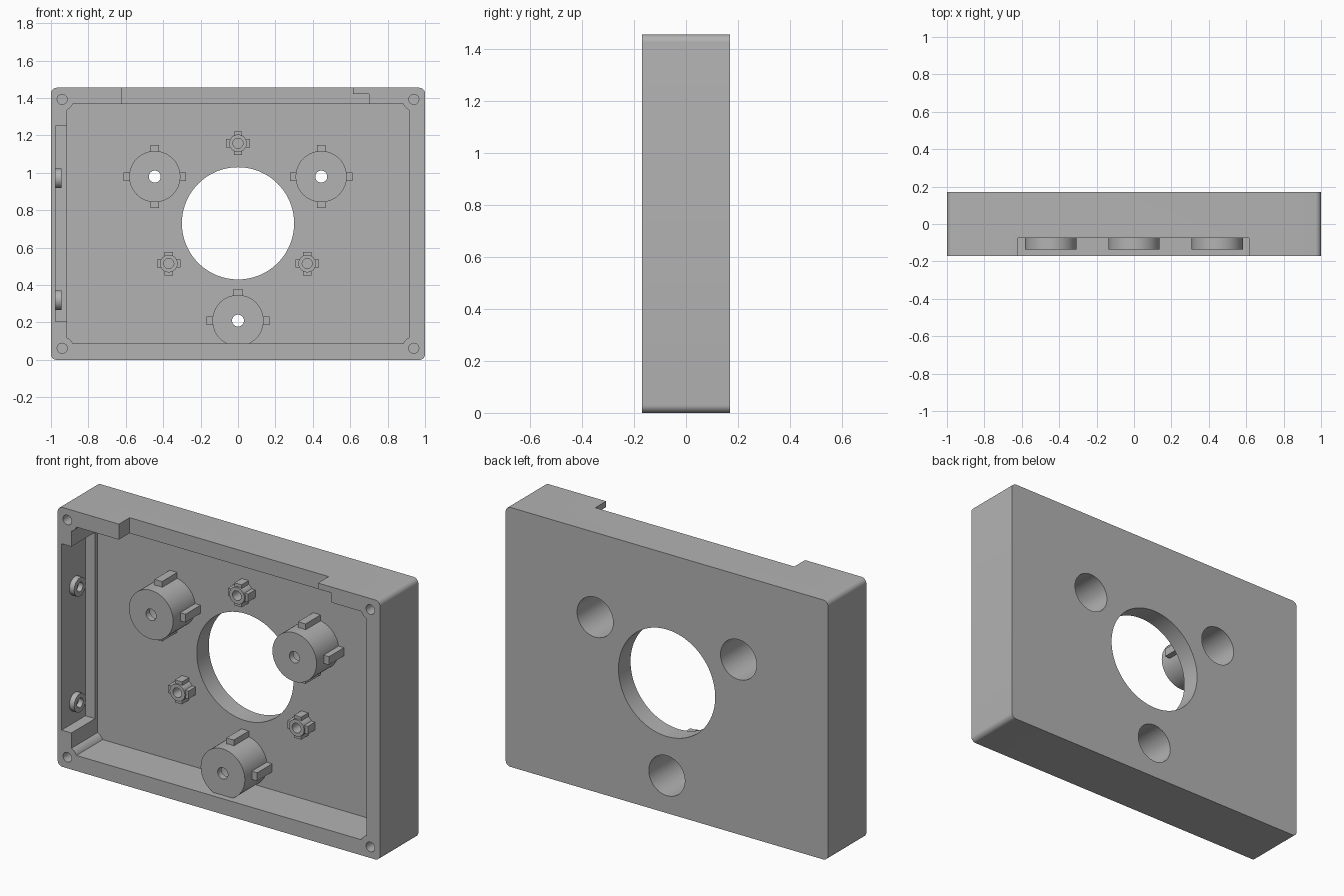
import bpy
import bmesh
from math import cos, sin, pi, radians
from mathutils import Vector

if "Cube" in bpy.data.objects:
    bpy.data.objects.remove(bpy.data.objects["Cube"], do_unlink=True)

FRONT, BACK, FLOOR = -0.17, 0.17, 0.063
HEIGHT, MID = 1.455, 0.7275
BOSSES = [(0, 0.21), (-0.445, 0.98), (0.445, 0.98)]
POSTS = [(0, 1.158), (-0.37, 0.515), (0.37, 0.515)]
CORNERS = [(1, 1), (-1, 1), (-1, -1), (1, -1)]

grey = bpy.data.materials.new("plain grey")
grey.use_nodes = True
colour = (0.45, 0.45, 0.45, 1)
grey.diffuse_color = colour
grey.node_tree.nodes["Principled BSDF"].inputs["Base Color"].default_value = colour


def prism(name, points, y0, y1):
    """Solid made from an x-z outline, running from y0 to y1."""
    bm = bmesh.new()
    face = bm.faces.new([bm.verts.new((x, y0, z)) for x, z in points])
    ext = bmesh.ops.extrude_face_region(bm, geom=[face])
    verts = [v for v in ext["geom"] if isinstance(v, bmesh.types.BMVert)]
    bmesh.ops.translate(bm, verts=verts, vec=(0, y1 - y0, 0))
    bmesh.ops.recalc_face_normals(bm, faces=bm.faces)
    mesh = bpy.data.meshes.new(name)
    bm.to_mesh(mesh)
    bm.free()
    ob = bpy.data.objects.new(name, mesh)
    mesh.materials.append(grey)
    bpy.context.collection.objects.link(ob)
    return ob


def box(name, x0, x1, y0, y1, z0, z1):
    return prism(name, [(x0, z0), (x1, z0), (x1, z1), (x0, z1)], y0, y1)


def arc(cx, cz, r, a0, a1, n):
    return [(cx + r * cos(a0 + (a1 - a0) * i / n),
             cz + r * sin(a0 + (a1 - a0) * i / n)) for i in range(n + 1)]


def disc(name, cx, cz, r, y0, y1, n=48):
    return prism(name, arc(cx, cz, r, 0, 2 * pi, n)[:-1], y0, y1)


def combine(target, tools, operation="DIFFERENCE"):
    """Apply each tool to the target, then delete the tool."""
    for tool in tools:
        tool.hide_render = True
        mod = target.modifiers.new("combine", "BOOLEAN")
        mod.operation, mod.solver, mod.object = operation, "EXACT", tool
        bpy.context.view_layer.objects.active = target
        bpy.ops.object.modifier_apply(modifier=mod.name)
        bpy.data.objects.remove(tool, do_unlink=True)


def smooth(ob):
    bpy.ops.object.select_all(action="DESELECT")
    ob.select_set(True)
    bpy.context.view_layer.objects.active = ob
    bpy.ops.object.shade_smooth_by_angle(angle=radians(30))


# Case outline with rounded corners
outline, hollow = [], []
for i, (sx, sz) in enumerate(CORNERS):
    a = i * pi / 2
    outline += arc(sx * 0.97, MID + sz * (MID - 0.03), 0.03, a, a + pi / 2, 8)
    # Hollow outline bulges inward around each corner screw hole
    hollow += arc(sx * 0.94, MID + sz * 0.6655, 0.062,
                  a + radians(246), a + radians(204), 8)
case = prism("case", outline, FRONT, BACK)

# Hollow, centre opening, screw wells, corner holes
cuts = [prism("hollow_cut", hollow, FRONT - 0.1, FLOOR),
        disc("opening_cut", 0, 0.73, 0.30, 0, 0.3, 96)]
cuts += [disc("well_cut", x, z, 0.112, 0, 0.3) for x, z in BOSSES]
cuts += [disc("corner_hole_cut", sx * 0.94, MID + sz * 0.6655, 0.027, -0.3, 0.06, 24)
         for sx, sz in CORNERS]
# Top notch with its undercut end, and the side wall recess
cuts += [box("notch_cut", -0.62, 0.615, -0.3, -0.075, 1.3, 1.6),
         box("undercut", 0.5, 0.70, -0.3, -0.075, 1.3, 1.422),
         box("recess_cut", -0.975, -0.85, -0.3, 0.04, 0.205, 1.25)]
combine(case, cuts)
smooth(case)


def ribbed_post(name, x, z, r, reach, half, front, rib_front):
    """Round post with four ribs, standing on the floor."""
    post = disc(name, x, z, r, front, FLOOR + 0.01)
    combine(post, [
        box("rib", x - reach, x + reach, rib_front, FLOOR + 0.009, z - half, z + half),
        box("rib", x - half, x + half, rib_front, FLOOR + 0.008, z - reach, z + reach),
    ], "UNION")
    return post


# Large bosses, hollow from behind, with a small through hole
for i, (x, z) in enumerate(BOSSES):
    boss = ribbed_post(f"boss_{i + 1}", x, z, 0.137, 0.168, 0.023, -0.135, -0.07)
    combine(boss, [disc("well_cut", x, z, 0.112, -0.10, 0.3),
                   disc("hole_cut", x, z, 0.032, -0.3, 0, 24)])
    smooth(boss)

# Small posts with blind holes
for i, (x, z) in enumerate(POSTS):
    post = ribbed_post(f"small_post_{i + 1}", x, z, 0.047, 0.063, 0.022, -0.01, 0.0)
    combine(post, [disc("hole_cut", x, z, 0.027, -0.3, 0.06, 24)])
    smooth(post)

# Ring studs on the recessed side wall
for i, z in enumerate((0.32, 0.97)):
    stud = disc(f"side_stud_{i + 1}", 0, 0, 0.052, 0, 0.032, 32)
    combine(stud, [disc("hole_cut", 0, 0, 0.026, 0.004, 0.1, 24)])
    stud.rotation_euler = (0, 0, -pi / 2)
    stud.location = Vector((-0.977, -0.05, z))
    smooth(stud)
